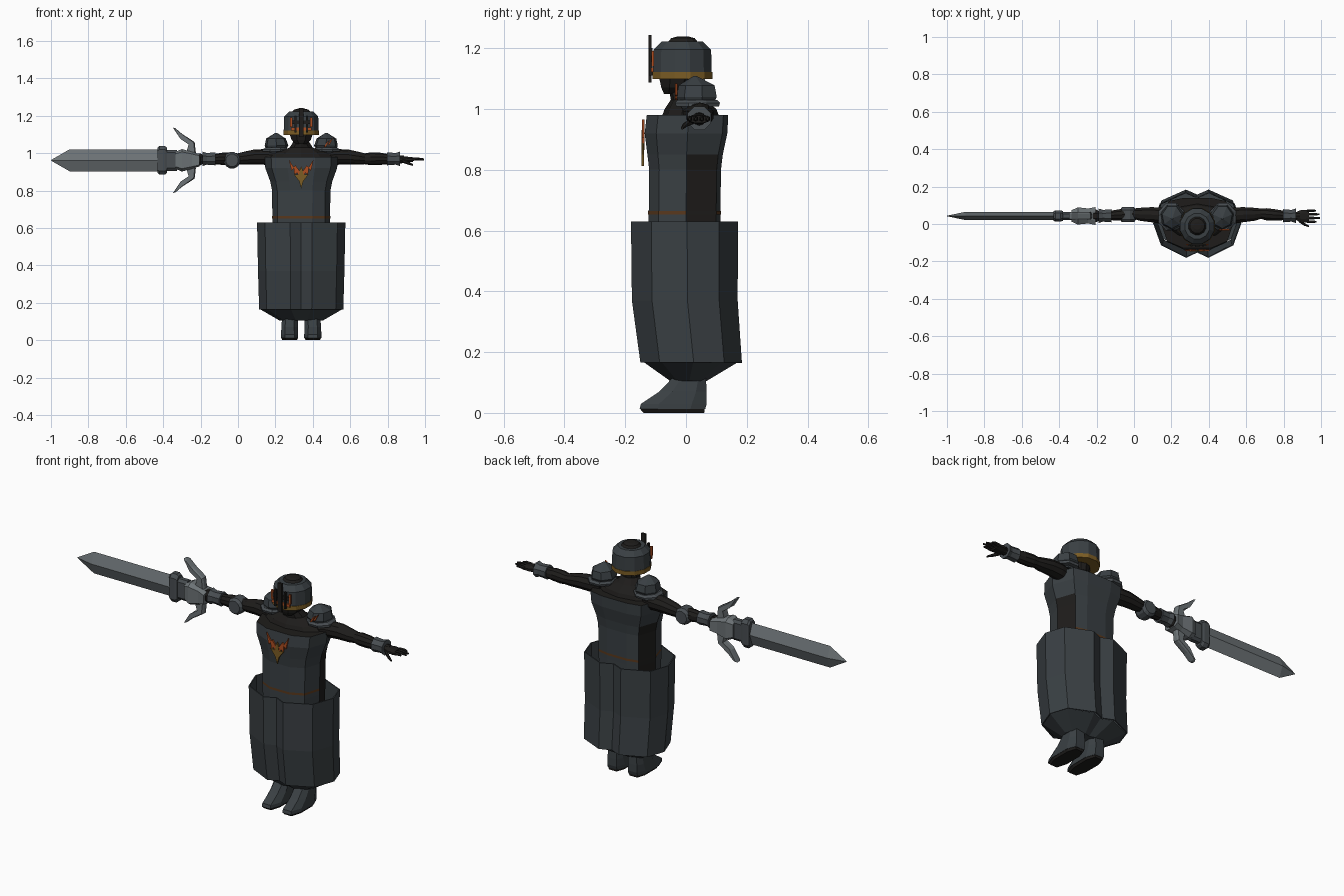
import bpy, bmesh, math
from mathutils import Vector

if "Cube" in bpy.data.objects:
    bpy.data.objects.remove(bpy.data.objects["Cube"])

CX = 0.338  # body centre line


def material(name, r, g, b):
    m = bpy.data.materials.new(name)
    m.diffuse_color = (r, g, b, 1)
    m.use_nodes = True
    m.node_tree.nodes["Principled BSDF"].inputs["Base Color"].default_value = m.diffuse_color
    return m


ARMOUR = material("dark steel", .042, .051, .057)
BLACK = material("black cloth", .013, .012, .011)
STEEL = material("blade steel", .15, .17, .18)
IRON = material("grey iron", .065, .075, .083)
GOLD = material("dull gold", .20, .11, .018)
ORANGE = material("orange", .42, .075, .015)
BROWN = material("brown trim", .10, .04, .012)


def finish(bm, name, mats, rule=None):
    bmesh.ops.recalc_face_normals(bm, faces=bm.faces)
    mesh = bpy.data.meshes.new(name)
    ob = bpy.data.objects.new(name, mesh)
    bpy.context.collection.objects.link(ob)
    for m in mats:
        mesh.materials.append(m)
    if rule:
        bm.normal_update()
        for f in bm.faces:
            f.material_index = rule(f)
    bm.to_mesh(mesh)
    bm.free()
    return ob


def loft(name, rings, *mats, caps=(True, True), rule=None):
    bm = bmesh.new()
    loops = [[bm.verts.new(p) for p in r] for r in rings]
    n = len(loops[0])
    for a, b in zip(loops, loops[1:]):
        for i in range(n):
            j = (i + 1) % n
            bm.faces.new((a[i], a[j], b[j], b[i]))
    for on, loop in zip(caps, (loops[0], loops[-1])):
        if on:
            bm.faces.new(loop)
    return finish(bm, name, mats, rule)


def ngon(n, phase=.5):
    return [(math.cos(2 * math.pi * (i + phase) / n),
             math.sin(2 * math.pi * (i + phase) / n)) for i in range(n)]


def stack(shape, rows):
    """Horizontal rings: rows of (z, cx, cy, half x, half y)."""
    return [[(cx + u * hx, cy + v * hy, z) for u, v in shape]
            for z, cx, cy, hx, hy in rows]


def along(shape, rows):
    """Rings across the x axis: rows of (x, cy, cz, half y, half z)."""
    return [[(x, cy + u * hy, cz + v * hz) for u, v in shape]
            for x, cy, cz, hy, hz in rows]


def mirror_outline(half):
    return half + [(-u, v) for u, v in reversed(half) if u]


def box(name, lo, hi, mat):
    sq = [(lo[0], lo[1]), (hi[0], lo[1]), (hi[0], hi[1]), (lo[0], hi[1])]
    return loft(name, [[(x, y, z) for x, y in sq] for z in (lo[2], hi[2])], mat)


def plate(name, pts, y0, y1, mat):
    return loft(name, [[(x, y, z) for x, z in pts] for y in (y0, y1)], mat)


# Skirt: two pleated halves meeting in a notch front and back
pleats = mirror_outline([(0, -.84), (.25, -1), (.82, -.62), (1, .05),
                         (.85, .65), (.27, 1), (0, .84)])
skirt = loft("skirt", stack(pleats, [(.63, CX, -.005, .236, .176),
                                     (.37, CX, -.004, .231, .174),
                                     (.165, CX, .017, .225, .167)]),
             ARMOUR, caps=(False, False))
solid = skirt.modifiers.new("thickness", "SOLIDIFY")
solid.thickness = .006
loft("skirt_lower_taper", stack(pleats, [(.167, CX, .016, .222, .155),
                                         (.105, CX, .008, .115, .06)]), ARMOUR)

# Breastplate with dark cloth panels under the arms
chest = mirror_outline([(.38, -1), (.82, -.72), (1, .04), (.78, .88), (.38, 1)])


def under_arm(f):
    c = f.calc_center_median()
    if abs(f.normal.z) > .9:
        return 1
    return int(c.y > .015 and abs(c.x - CX) > .1 and c.z < .84)


loft("breastplate", stack(chest, [(.50, CX, -.005, .15, .118),
                                  (.63, CX, -.005, .154, .118),
                                  (.80, CX, -.003, .156, .118),
                                  (.85, CX, -.003, .166, .124),
                                  (.92, CX, 0, .192, .136),
                                  (.98, CX, .005, .196, .134)]),
     ARMOUR, BLACK, rule=under_arm)
loft("waist_trim", stack(chest, [(.652, CX, -.005, .1555, .1195),
                                 (.664, CX, -.005, .1555, .1195)]), BROWN, BLACK,
     caps=(False, False), rule=lambda f: under_arm(f))

# Black shoulders, neck and chin
loft("shoulders", stack(ngon(10), [(.96, CX, .015, .19, .10), (1.0, CX, .015, .15, .085),
                                   (1.03, CX, .005, .065, .055),
                                   (1.06, CX, -.01, .045, .045),
                                   (1.13, CX, -.01, .05, .05)]), BLACK)
loft("chin", stack(ngon(8), [(1.05, CX, -.045, .03, .03), (1.07, CX, -.035, .055, .05),
                             (1.11, CX, -.025, .07, .07)]), BLACK)

# Helmet
loft("helmet", stack(ngon(12), [(1.12, CX, -.012, .097, .100), (1.195, CX, -.012, .094, .098),
                                (1.222, CX, -.012, .068, .07)]), ARMOUR)
loft("helmet_cap", stack(ngon(12), [(1.221, CX, -.01, .05, .05),
                                    (1.233, CX, -.01, .04, .04),
                                    (1.238, CX, -.01, .02, .02)]), BLACK)
loft("helmet_rim", stack(ngon(12), [(1.098, CX, -.012, .099, .102),
                                    (1.121, CX, -.012, .099, .102)]), GOLD)
plate("visor_glow", [(CX - .055, 1.122), (CX + .055, 1.122), (CX + .055, 1.137),
                     (CX - .055, 1.137)], -.115, -.107, ORANGE)
plate("visor_slot", [(CX - .05, 1.155), (CX + .05, 1.155), (CX + .05, 1.176),
                     (CX - .05, 1.176)], -.115, -.107, BLACK)
box("visor_bar", (CX - .012, -.124, 1.087), (CX + .012, -.113, 1.243), BLACK)
for s in (-1, 1):
    x = CX + s * .03
    box("visor_side_bar", (x - .005, -.121, 1.11), (x + .005, -.111, 1.20), BLACK)
    x = CX + s * .053
    box("visor_accent", (x - .006, -.113, 1.14), (x + .006, -.106, 1.19), ORANGE)

# Chest emblem: orange wings round a gold centre
for s in (-1, 1):
    wing = [(.066, .966), (.052, .905), (.04, .918), (.036, .885), (.022, .895),
            (.008, .865), (.006, .90), (.03, .935), (.04, .925)]
    plate("emblem_wing", [(CX + s * u, z) for u, z in wing], -.145, -.137, ORANGE)
tail = mirror_outline([(0, .812), (.011, .85), (.04, .888), (.012, .885), (.008, .91), (0, .93)])
plate("emblem_tail", [(CX + u, z) for u, z in tail], -.147, -.139, GOLD)

for s in (-1, 1):
    side = "left" if s > 0 else "right"

    def X(d):
        return CX + s * d

    # Feet with dark soles
    foot = mirror_outline([(.55, -1), (1, -.45), (1, .55), (.6, 1)])
    loft(side + "_boot", stack(foot, [(.012, X(.062), -.045, .046, .108),
                                      (.03, X(.062), -.04, .046, .108),
                                      (.07, X(.062), -.01, .044, .078),
                                      (.125, X(.06), .015, .042, .05)]), ARMOUR)
    loft(side + "_sole", stack(foot, [(0, X(.062), -.04, .038, .10),
                                      (.013, X(.062), -.045, .045, .106)]), BLACK)

    # Arm
    arm = [(.13, .03, .975, .05, .045), (.19, .045, .98, .046, .042),
           (.25, .05, .98, .042, .04), (.31, .052, .973, .036, .034),
           (.34, .055, .97, .029, .029), (.37, .052, .97, .034, .034),
           (.42, .048, .97, .032, .033), (.48, .045, .968, .024, .025),
           (.55, .043, .967, .022, .02)]
    loft(side + "_arm", along(ngon(10), [(X(r[0]),) + r[1:] for r in arm]), BLACK)

    # Flared bracer
    cuff = [(.458, .044, .97, .038, .038), (.475, .044, .97, .036, .036),
            (.505, .044, .97, .034, .034), (.528, .044, .97, .042, .042)]
    loft(side + "_bracer", along(ngon(8), [(X(r[0]),) + r[1:] for r in cuff]), IRON)

    # Pointed pauldron on a flat plate
    loft(side + "_pauldron", stack(ngon(7, .25), [
        (1.0, X(.135), .038, .042, .05), (1.04, X(.132), .038, .065, .07),
        (1.078, X(.135), .038, .054, .062), (1.108, X(.134), .03, .006, .006)]), ARMOUR)
    loft(side + "_pauldron_plate", stack(ngon(8), [
        (1.008, X(.14), .038, .074, .076), (1.02, X(.138), .038, .074, .08),
        (1.03, X(.135), .038, .062, .07)]), IRON)

# Flame mark on one pauldron
for dx, dz in ((0, 0), (.02, .012)):
    mark = [(.12, 1.03), (.132, 1.034), (.152, 1.072), (.138, 1.06)]
    plate("pauldron_mark", [(CX + u + dx, z + dz) for u, z in mark], -.036, -.028, ORANGE)

# Open hand
loft("left_palm", along(ngon(8), [(.865, .042, .967, .022, .018), (.895, .042, .967, .037, .017),
                                  (.935, .042, .966, .036, .013)]), BLACK)
for y, tip in ((.012, .975), (.032, .995), (.052, .992), (.071, .972)):
    loft("left_finger", along(ngon(6), [(.925, y, .967, .009, .01), (.955, y, .97, .0085, .008),
                                        (tip, y, .967, .005, .005)]), BLACK)
loft("left_thumb", along(ngon(6), [(.88, .02, .96, .011, .011), (.91, -.002, .948, .009, .009),
                                   (.935, -.012, .937, .005, .005)]), BLACK)

# Gripping hand and elbow guard
loft("right_fist", along(ngon(8), [(-.185, .043, .967, .024, .024), (-.20, .043, .967, .036, .034),
                                   (-.24, .043, .967, .036, .034), (-.255, .043, .967, .024, .024)]),
     BLACK)
disc = ngon(12)
loft("right_elbow_guard", [[(-.032 + u * r, y, .962 + v * r) for u, v in disc]
                           for y, r in ((.01, .034), (.025, .045), (.075, .045), (.09, .034))], IRON)

# Sword: ridged blade, collars, guard block and bent prongs
SY, SZ = .043, .962
diamond = [(0, 1), (.85, .0), (0, -1), (-.85, 0)]
loft("blade", along(diamond, [(-.38, SY, SZ, .026, .059), (-.90, SY, SZ, .026, .059),
                              (-.999, SY, SZ, .002, .002)]), STEEL)
octagon = mirror_outline([(.5, -1), (1, -.75), (1, .75), (.5, 1)])
loft("blade_collar", along(octagon, [(-.43, SY, SZ, .026, .068), (-.42, SY, SZ, .03, .077),
                                     (-.392, SY, SZ, .03, .077), (-.38, SY, SZ, .026, .068)]), IRON)
loft("guard_neck", along(octagon, [(-.385, SY, SZ, .022, .056),
                                   (-.325, SY, SZ, .022, .056)]), IRON)
loft("guard_block", along(octagon, [(-.335, SY, SZ, .03, .045), (-.30, SY, SZ, .046, .06),
                                    (-.245, SY, SZ, .04, .045), (-.205, SY, SZ, .048, .032)]), STEEL)
loft("grip", along(ngon(8), [(-.15, SY, SZ, .015, .015), (-.30, SY, SZ, .015, .015)]), BLACK)
for s in (-1, 1):
    prong = [(-.275, .045), (-.262, .088), (-.31, .118), (-.348, .175),
             (-.335, .172), (-.30, .142), (-.232, .098), (-.225, .04)]
    half = [(x, SZ + s * z) for x, z in prong]
    inner = [(x * .9 - .0285, SZ + (z - SZ) * .97) for x, z in half]
    loft("guard_prong", [[(x, y, z) for x, z in ring] for y, ring in
                         ((SY - .02, inner), (SY - .01, half), (SY + .01, half), (SY + .02, inner))],
         STEEL)
